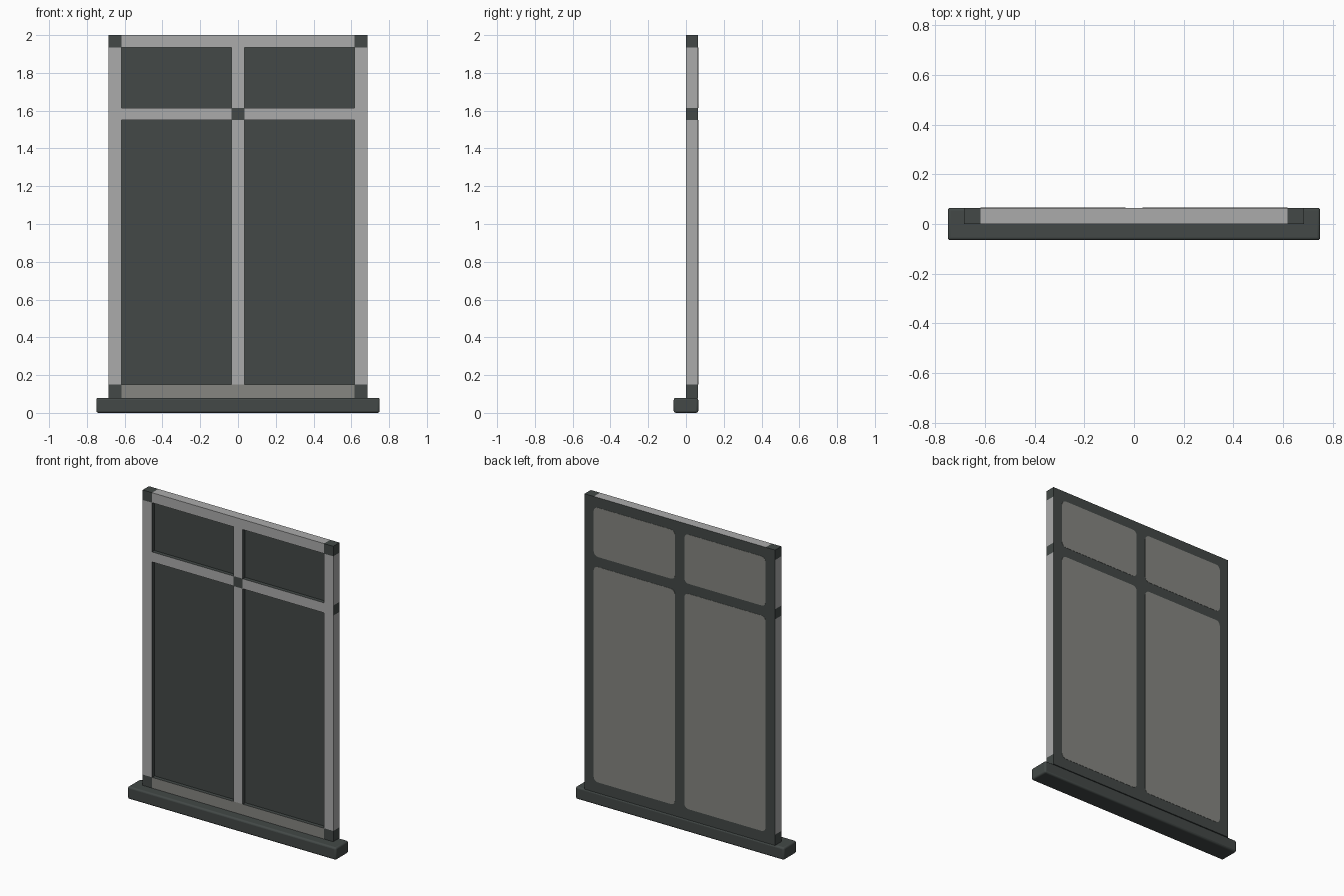
import bpy, bmesh, math

if "Cube" in bpy.data.objects:
    bpy.data.objects.remove(bpy.data.objects["Cube"])


def material(name, rgb):
    m = bpy.data.materials.new(name)
    m.diffuse_color = (*rgb, 1)
    m.use_nodes = True
    m.node_tree.nodes["Principled BSDF"].inputs["Base Color"].default_value = m.diffuse_color
    return m


DARK = material("dark_slate", (0.056, 0.066, 0.063))
LIGHT = material("light_grey", (0.41, 0.41, 0.41))
TAUPE = material("warm_grey", (0.24, 0.24, 0.22))

W, T = 0.685, 0.067              # half width of frame, bar thickness
IN, MID = W - T, 0.034           # inner edge of stiles, half mullion
Y0, Y1 = 0.0, 0.064              # frame front and back
Z = (0.08, 0.15, 1.55, 1.615, 1.935, 2.0)   # rail boundaries from sill to top


def box(name, x, y, z, front=DARK, outer=None):
    """Dark box; its front, and the side facing `outer`, may be another colour."""
    bm = bmesh.new()
    bmesh.ops.create_cube(bm, size=1)
    for v in bm.verts:
        for i, (lo, hi) in enumerate((x, y, z)):
            v.co[i] = lo if v.co[i] < 0 else hi
    bm.normal_update()
    for f in bm.faces:
        if f.normal.y < -0.5:
            f.material_index = 1
        elif outer and f.normal.x * outer[0] + f.normal.z * outer[1] > 0.5:
            f.material_index = 2
    me = bpy.data.meshes.new(name)
    bm.to_mesh(me)
    bm.free()
    for m in (DARK, front, LIGHT):
        me.materials.append(m)
    ob = bpy.data.objects.new(name, me)
    bpy.context.collection.objects.link(ob)
    return ob


def rounded_plate(name, x, z, y, r, mat):
    """Thin plate with rounded corners, lying in the xz plane."""
    bm = bmesh.new()
    verts = []
    corners = ((x[1] - r, z[1] - r), (x[0] + r, z[1] - r),
               (x[0] + r, z[0] + r), (x[1] - r, z[0] + r))
    for k, (cx, cz) in enumerate(corners):
        for i in range(6):
            a = math.pi / 2 * (k + i / 5)
            verts.append(bm.verts.new((cx + r * math.cos(a), y[0], cz + r * math.sin(a))))
    face = bm.faces.new(verts)
    ext = bmesh.ops.extrude_face_region(bm, geom=[face])
    for v in ext["geom"]:
        if isinstance(v, bmesh.types.BMVert):
            v.co.y = y[1]
    bmesh.ops.recalc_face_normals(bm, faces=bm.faces)
    me = bpy.data.meshes.new(name)
    bm.to_mesh(me)
    bm.free()
    me.materials.append(mat)
    bpy.context.collection.objects.link(bpy.data.objects.new(name, me))


# Sill with softened edges
sill = box("sill", (-0.75, 0.75), (-0.065, 0.065), (0, 0.08))
bevel = sill.modifiers.new("soft_edges", "BEVEL")
bevel.width, bevel.segments = 0.011, 3
bpy.context.view_layer.objects.active = sill
sill.select_set(True)
bpy.ops.object.shade_smooth_by_angle(angle=math.radians(40))

# Stiles, corner blocks, transoms, panes: one set per side
for s, side in ((-1, "left"), (1, "right")):
    def span(a, b):
        return tuple(sorted((s * a, s * b)))

    stile = span(IN, W)
    opening = span(MID, IN)
    out = (s, 0)
    box(f"{side}_bottom_corner", stile, (Y0, Y1), (Z[0], Z[1]))
    box(f"{side}_lower_stile", stile, (Y0, Y1), (Z[1], Z[2]), LIGHT, out)
    box(f"{side}_stile_joint", stile, (Y0, Y1), (Z[2], Z[3]), LIGHT)
    box(f"{side}_upper_stile", stile, (Y0, Y1), (Z[3], Z[4]), LIGHT, out)
    box(f"{side}_top_corner", stile, (Y0, Y1), (Z[4], Z[5]))
    box(f"{side}_transom", opening, (Y0, Y1), (Z[2], Z[3]), LIGHT)
    for part, z in (("lower", (Z[1], Z[2])), ("upper", (Z[3], Z[4]))):
        box(f"{side}_{part}_pane", opening, (0.025, Y1), z)
        rounded_plate(f"{side}_{part}_pane_back", opening, z, (0.060, 0.0655), 0.03, TAUPE)

# Rails and mullion
box("bottom_rail", (-IN, IN), (Y0, Y1), (Z[0], Z[1]), TAUPE)
box("top_rail", (-IN, IN), (Y0, Y1), (Z[4], Z[5]), LIGHT, (0, 1))
box("lower_mullion", (-MID, MID), (Y0, Y1), (Z[1], Z[2]), LIGHT)
box("mullion_joint", (-MID, MID), (Y0, Y1), (Z[2], Z[3]))
box("upper_mullion", (-MID, MID), (Y0, Y1), (Z[3], Z[4]), LIGHT)
